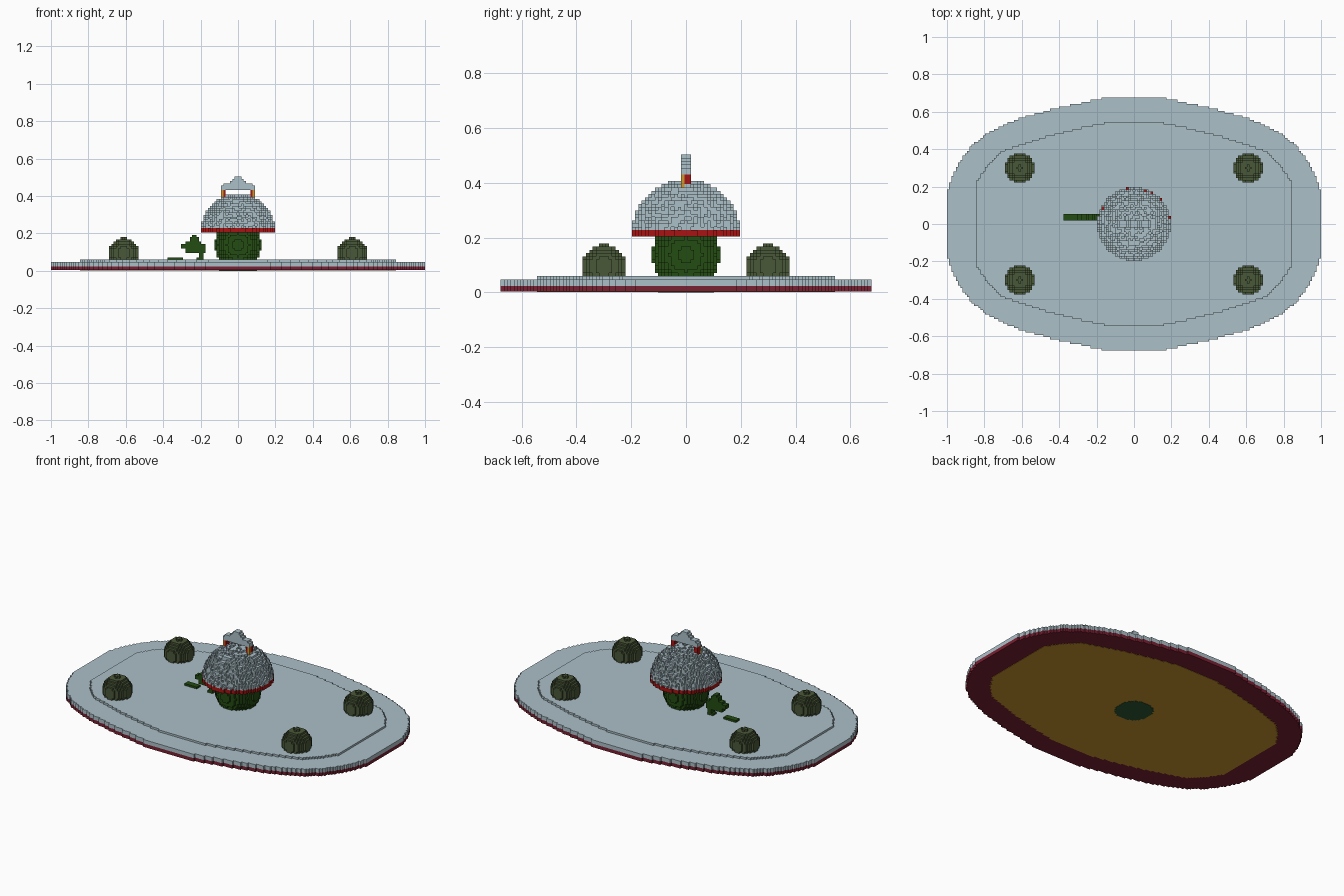
import bpy, bmesh, math, random

random.seed(4)
if "Cube" in bpy.data.objects:
    bpy.data.objects.remove(bpy.data.objects["Cube"], do_unlink=True)

V = 2 / 167  # edge length of one cube cell


def material(name, rgb):
    lin = [(c / 255 / 12.92) if c < 11 else ((c / 255 + 0.055) / 1.055) ** 2.4 for c in rgb]
    m = bpy.data.materials.new(name)
    m.use_nodes = True
    m.diffuse_color = (*lin, 1)
    m.node_tree.nodes["Principled BSDF"].inputs["Base Color"].default_value = (*lin, 1)
    return m


PALE = material("pale blue grey", (172, 192, 200))
MAROON = material("maroon", (122, 32, 50))
RED = material("red", (168, 20, 20))
GOLD = material("gold", (205, 152, 45))
GREEN = material("leaf green", (36, 76, 18))
DEEP = material("deep green", (46, 88, 52))
OLIVE = material("olive green", (74, 88, 56))


def finish(name, bm, mats):
    bmesh.ops.recalc_face_normals(bm, faces=bm.faces)
    mesh = bpy.data.meshes.new(name)
    bm.to_mesh(mesh)
    bm.free()
    for m in mats:
        mesh.materials.append(m)
    obj = bpy.data.objects.new(name, mesh)
    bpy.context.collection.objects.link(obj)
    return obj


def slab(name, half, z0, z1, mat):
    """Flat plate with a stepped outline; half(x) is its half depth or None."""
    cols = [(i, round(half(abs(i * V)) / V - 0.5)) for i in range(-83, 84)
            if half(abs(i * V)) is not None]
    rim = []
    for i, h in cols:
        for x in (i - 0.5, i + 0.5):
            p = (x * V, (h + 0.5) * V)
            if not rim or rim[-1] != p:
                rim.append(p)
    rim += [(x, -y) for x, y in reversed(rim)]
    bm = bmesh.new()
    face = bm.faces.new([bm.verts.new((x, y, z0)) for x, y in rim])
    top = bmesh.ops.extrude_face_region(bm, geom=[face], use_keep_orig=True)["geom"]
    for v in top:
        if isinstance(v, bmesh.types.BMVert):
            v.co.z = z1
    return finish(name, bm, [mat])


SIDES = [((1, 0, 0), [(1, 0, 0), (1, 1, 0), (1, 1, 1), (1, 0, 1)]),
         ((-1, 0, 0), [(0, 0, 0), (0, 0, 1), (0, 1, 1), (0, 1, 0)]),
         ((0, 1, 0), [(0, 1, 0), (0, 1, 1), (1, 1, 1), (1, 1, 0)]),
         ((0, -1, 0), [(0, 0, 0), (1, 0, 0), (1, 0, 1), (0, 0, 1)]),
         ((0, 0, 1), [(0, 0, 1), (1, 0, 1), (1, 1, 1), (0, 1, 1)]),
         ((0, 0, -1), [(0, 0, 0), (0, 1, 0), (1, 1, 0), (1, 0, 0)])]


def voxels(name, cells, mats, rule=lambda x, y, z: 0):
    """Outer skin of a set of cube cells; rule picks the material per cell."""
    cells = set(cells)
    bm, verts = bmesh.new(), {}
    for x, y, z in sorted(cells):
        for (dx, dy, dz), quad in SIDES:
            if (x + dx, y + dy, z + dz) in cells:
                continue
            corner = []
            for a, b, c in quad:
                k = (x + a, y + b, z + c)
                if k not in verts:
                    verts[k] = bm.verts.new(((k[0] - 0.5) * V, (k[1] - 0.5) * V, k[2] * V))
                corner.append(verts[k])
            bm.faces.new(corner).material_index = rule(x, y, z)
    mesh_obj = finish(name, bm, mats)
    return mesh_obj


def ball(cx, cy, cz, r, z0, z1, pits=0.0, pit_from=0):
    """Cells of a sphere between two layers, with optional surface pits."""
    n = int(r) + 1
    for z in range(z0, z1 + 1):
        for x in range(-n, n + 1):
            for y in range(-n, n + 1):
                d = math.sqrt(x * x + y * y + (z - cz) ** 2)
                if d > r or (d > r - 1 and z >= pit_from and random.random() < pits):
                    continue
                yield cx + x, cy + y, z


def box(x0, x1, y0, y1, z0, z1):
    return [(x, y, z) for x in range(x0, x1 + 1)
            for y in range(y0, y1 + 1) for z in range(z0, z1 + 1)]


def profile(points):
    def half(x):
        for (xa, ya), (xb, yb) in zip(points, points[1:]):
            if xa <= x <= xb:
                return ya + (yb - ya) * (x - xa) / (xb - xa)
        return None
    return half


# Oval base: maroon underside, pale deck, raised inner deck
outer = profile([(0, .68), (.13, .68), (.4, .622), (.6, .57), (.72, .52),
                 (.8, .475), (.87, .415), (.94, .32), (.98, .23), (1, .17)])
inner = profile([(0, .55), (.11, .55), (.3, .51), (.5, .46), (.7, .39), (.77, .33), (.845, .22)])
disc = profile([(.105 * math.sin(a * math.pi / 24), .105 * math.cos(a * math.pi / 24))
                for a in range(13)])
slab("base_lower", outer, 0.003, 2 * V, MAROON)
slab("base_deck", outer, 2 * V, 4 * V, PALE)
slab("inner_deck", inner, 4 * V, 5 * V, PALE)
slab("underside_plate", inner, 0.0015, 0.009, GOLD)
slab("underside_disc", disc, 0, 0.009, DEEP)

# Four round bushes
for sx, side in ((-1, "right"), (1, "left")):
    for sy, end in ((-1, "front"), (1, "back")):
        voxels(f"bush_{end}_{side}", ball(51 * sx, 25 * sy, 7.5, 6.6, 5, 14), [OLIVE])

# Round green body under the dome
voxels("round_body", ball(0, 0, 11, 10.3, 5, 17), [GREEN])

# Rough dome with a red rim
voxels("dome", ball(0, 0, 17.5, 16.4, 17, 33, 0.3, 19), [RED, PALE],
       lambda x, y, z: 0 if z < 19 else 1)

# Handle posts, crossbar and small peak
for s, side in ((-1, "right"), (1, "left")):
    xs = sorted((6 * s, 7 * s))
    voxels(f"handle_post_{side}", box(*xs, -1, 1, 31, 35), [RED, GOLD],
           lambda x, y, z: 1 if y < 0 and abs(x) == 7 else 0)
voxels("handle_bar", box(-7, 7, -1, 1, 36, 37) + box(-6, 6, -1, 1, 38, 38)
       + box(-3, 3, -1, 1, 39, 39) + box(-2, 2, -1, 1, 40, 40)
       + box(-1, 1, -1, 1, 41, 41), [PALE])

# Thin leafy sprig beside the body
sprig = [(-23, -17, 8, 12), (-25, -17, 10, 11), (-21, -18, 13, 14), (-20, -19, 15, 15),
         (-17, -15, 8, 11), (-17, -16, 5, 7), (-18, -18, 5, 5), (-31, -25, 5, 5)]
voxels("sprig", [c for x0, x1, z0, z1 in sprig for c in box(x0, x1, 2, 4, z0, z1)], [GREEN])
